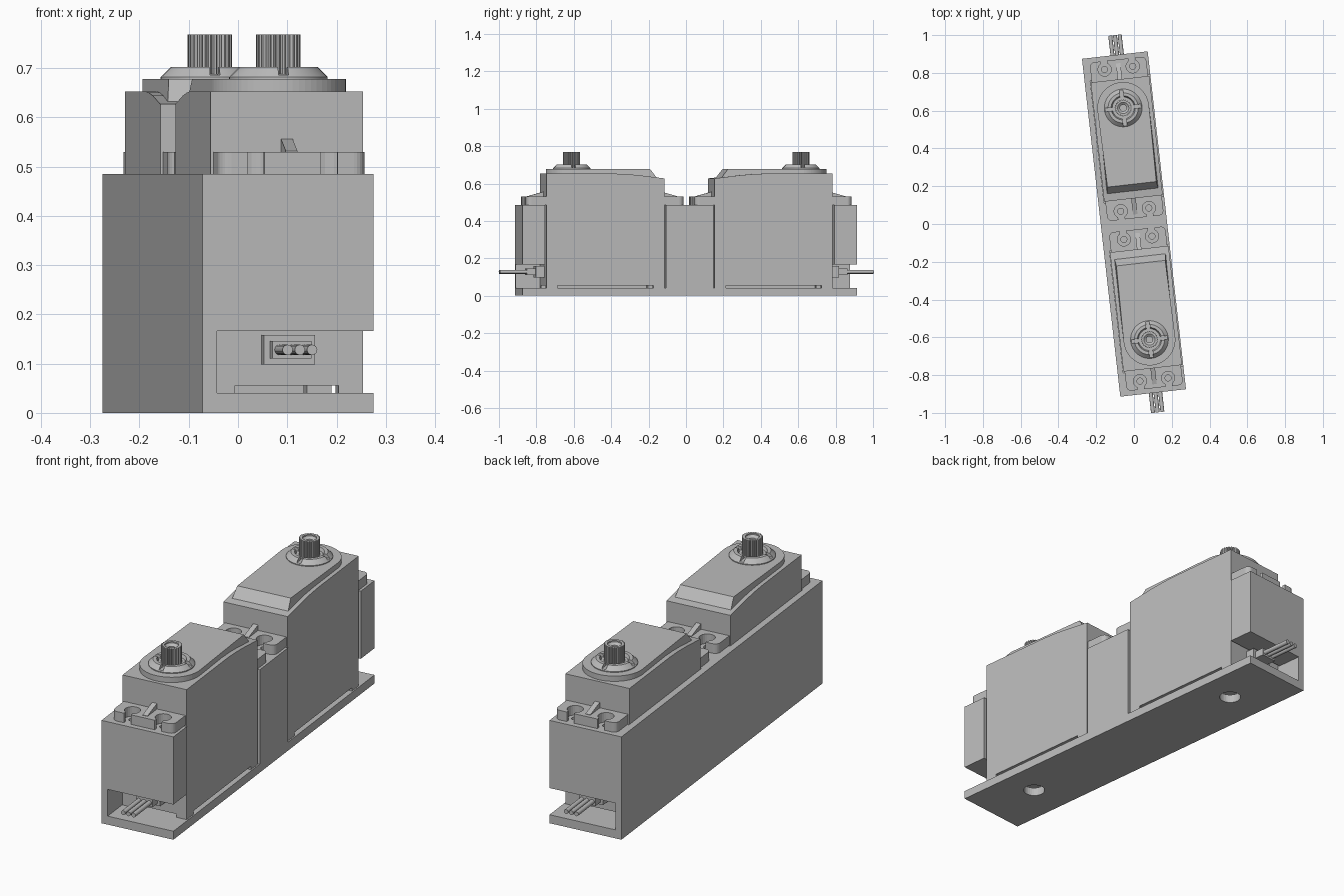
import bpy, bmesh
from math import sin, cos, pi, radians, asin
from mathutils import Matrix

cube = bpy.data.objects.get("Cube")
if cube:
    bpy.data.objects.remove(cube, do_unlink=True)

grey = bpy.data.materials.new("plain_grey")
grey.use_nodes = True
grey.diffuse_color = (0.5, 0.5, 0.5, 1)
grey.node_tree.nodes["Principled BSDF"].inputs["Base Color"].default_value = (0.5, 0.5, 0.5, 1)

TILT = Matrix.Rotation(radians(6.47), 4, 'Z')
MID = 0.0125          # sideways centre of the servos


def finish(name, bm, frame, smooth=False):
    bmesh.ops.recalc_face_normals(bm, faces=bm.faces)
    mesh = bpy.data.meshes.new(name)
    bm.to_mesh(mesh)
    bm.free()
    mesh.materials.append(grey)
    ob = bpy.data.objects.new(name, mesh)
    bpy.context.collection.objects.link(ob)
    ob.matrix_world = frame
    if smooth:
        bpy.ops.object.select_all(action='DESELECT')
        ob.select_set(True)
        bpy.context.view_layer.objects.active = ob
        bpy.ops.object.shade_smooth_by_angle(angle=radians(30))
    return ob


def prism(name, outlines, lo, hi, frame, axis='z', smooth=False, top=None):
    """Extrude closed outlines from lo to hi along an axis; top reshapes the far end."""
    place = {'z': lambda p, t: (p[0], p[1], t),
             'x': lambda p, t: (t, p[0], p[1]),
             'y': lambda p, t: (p[0], t, p[1])}[axis]
    bm = bmesh.new()
    for pts in outlines:
        a = [bm.verts.new(place(p, lo)) for p in pts]
        b = [bm.verts.new(place(top(p) if top else p, hi)) for p in pts]
        bm.faces.new(a)
        bm.faces.new(b)
        for i in range(len(pts)):
            j = (i + 1) % len(pts)
            bm.faces.new((a[i], a[j], b[j], b[i]))
    return finish(name, bm, frame, smooth)


def rect(x0, x1, y0, y1):
    return [(x0, y0), (x1, y0), (x1, y1), (x0, y1)]


def arc(cx, cy, r, start, end, n):
    return [(cx + r * cos(radians(start + (end - start) * i / n)),
             cy + r * sin(radians(start + (end - start) * i / n))) for i in range(n + 1)]


def circle(cx, cy, r, n=32):
    return arc(cx, cy, r, 0, 360, n)[:-1]


def lathe(name, profile, centre_y, frame, smooth=True):
    bm = bmesh.new()
    vs = [bm.verts.new((r, 0, z)) for r, z in profile]
    es = [bm.edges.new(p) for p in zip(vs, vs[1:])]
    bmesh.ops.spin(bm, geom=vs + es, cent=(0, 0, 0), axis=(0, 0, 1), angle=2 * pi, steps=48)
    bmesh.ops.remove_doubles(bm, verts=bm.verts, dist=1e-5)
    bmesh.ops.translate(bm, verts=bm.verts, vec=(0, centre_y, 0))
    return finish(name, bm, frame, smooth)


def cut(ob, cutter):
    mod = ob.modifiers.new("cut", 'BOOLEAN')
    mod.operation = 'DIFFERENCE'
    mod.solver = 'EXACT'
    mod.object = cutter
    cutter.hide_render = True
    cutter.hide_viewport = True


# Servo layout along its length
FRONT, REAR, SHAFT = -0.77, -0.135, -0.617
HALF, EAR = 0.156, 0.105
SCREW_X, SCREW_Y = 0.075, 0.06


def ear_outline(root, way):
    """Mounting ear with two screw slots open at the outer edge."""
    r, w = 0.035, 0.017
    gap = 180 / pi * asin(w / r)
    half = [(SCREW_X - w, EAR)]
    half += arc(SCREW_X, SCREW_Y, r, 90 + gap, 450 - gap, 20)
    half += [(SCREW_X + w, EAR)] + arc(0.125, EAR - 0.025, 0.025, 90, 0, 6) + [(0.15, 0)]
    full = half + [(-x, y) for x, y in reversed(half)]
    return [(x, root + way * y) for x, y in full]


def build_servo(label, frame):
    # Main case, its top falling away toward the rear
    side = [(FRONT, 0.056), (REAR, 0.056), (REAR, 0.627), (-0.2, 0.635),
            (-0.27, 0.644), (-0.34, 0.65), (-0.41, 0.653), (FRONT, 0.653)]
    prism(label + "_case", [side], -HALF, HALF, frame, 'x')

    # Corner feet under the case
    feet = [rect(sx * HALF, sx * (HALF - 0.05), y, y + d)
            for sx in (-1, 1) for y, d in ((FRONT, 0.06), (REAR, -0.06))]
    prism(label + "_feet", feet, 0.04, 0.06, frame)

    # Gear cover with round nose and sloped rear end
    cover = arc(0, SHAFT, 0.137, 180, 360, 32) + [(0.137, -0.17), (-0.137, -0.17)]
    prism(label + "_gear_cover", [cover], 0.625, 0.678, frame,
          top=lambda p: (p[0] * 0.95, -0.21) if p[1] > -0.2 else p)

    # Mounting ears and their stiffening ribs
    for end, root, way in (("front", FRONT, -1), ("rear", REAR, 1)):
        prism(f"{label}_{end}_ear", [ear_outline(root, way)], 0.485, 0.53, frame)
        rib = [(root, 0.525), (root, 0.556), (root + way * 0.085, 0.532), (root + way * 0.085, 0.525)]
        prism(f"{label}_{end}_rib", [rib], -0.012, 0.012, frame, 'x')

    # Bearing collar with four notches
    collar = lathe(label + "_collar",
                   [(0, 0.67), (0.1, 0.67), (0.1, 0.682), (0.08, 0.702), (0.064, 0.702),
                    (0.058, 0.688), (0, 0.688)], SHAFT, frame)
    notches = [rect(-0.01, 0.01, SHAFT + s * 0.05, SHAFT + s * 0.12) for s in (-1, 1)]
    notches += [rect(s * 0.05, s * 0.12, SHAFT - 0.01, SHAFT + 0.01) for s in (-1, 1)]
    cut(collar, prism(label + "_notch_cutter", notches, 0.686, 0.72, frame))

    # Toothed output shaft with screw hole
    teeth = 24
    gear = []
    for i in range(teeth):
        for k, r in ((0, 0.039), (0.3, 0.045), (0.7, 0.045)):
            a = 2 * pi * (i + k) / teeth
            gear.append((r * cos(a), SHAFT + r * sin(a)))
    shaft = prism(label + "_output_shaft", [gear], 0.68, 0.768, frame)
    cut(shaft, lathe(label + "_shaft_hole_cutter",
                     [(0, 0.7), (0.017, 0.7), (0.017, 0.752), (0.03, 0.762), (0.03, 0.78), (0, 0.78)],
                     SHAFT, frame, False))

    # Cable outlet and three wires
    prism(label + "_cable_boot", [rect(-0.052, 0.052, 0.098, 0.158)], -0.815, FRONT, frame, 'y')
    prism(label + "_cable_clamp", [rect(-0.04, 0.04, 0.11, 0.146)], -0.862, -0.8, frame, 'y')
    wires = [circle(x, 0.128, 0.0105, 16) for x in (-0.025, 0, 0.025)]
    prism(label + "_wires", wires, -1.005, -0.85, frame, 'y', True)

    # Pilot holes for the mounting screws
    pilots = [circle(sx * SCREW_X, y, 0.016, 24) for sx in (-1, 1)
              for y in (FRONT - SCREW_Y, REAR + SCREW_Y)]
    return prism(label + "_pilot_cutter", pilots, 0.3, 0.56, frame)


centre = TILT @ Matrix.Translation((MID, 0, 0))
pilots = [build_servo("front_servo", centre),
          build_servo("back_servo", centre @ Matrix.Rotation(pi, 4, 'Z'))]

# Holder: base, one tall side wall, two end blocks and a middle pillar
W, L, H = 0.175, 0.9, 0.485
base = prism("holder_base", [rect(-W, W, -L, L)], 0, 0.04, TILT)
holes = [circle(MID, s * SHAFT, 0.048) for s in (-1, 1)]
cut(base, prism("base_hole_cutter", holes, -0.02, 0.05, TILT))
prism("holder_side_wall", [rect(-W, -0.145, -L, L)], 0.04, H, TILT)
front_block = prism("holder_front_block", [rect(-0.145, W, -L, -0.778)], 0.166, H, TILT)
back_block = prism("holder_back_block", [rect(-0.145, W, 0.778, L)], 0.166, H, TILT)
pillar = prism("holder_middle_pillar", [rect(-0.145, W, -0.127, 0.127)], 0.04, H, TILT)
cut(front_block, pilots[0])
cut(back_block, pilots[1])
for cutter in pilots:
    cut(pillar, cutter)
